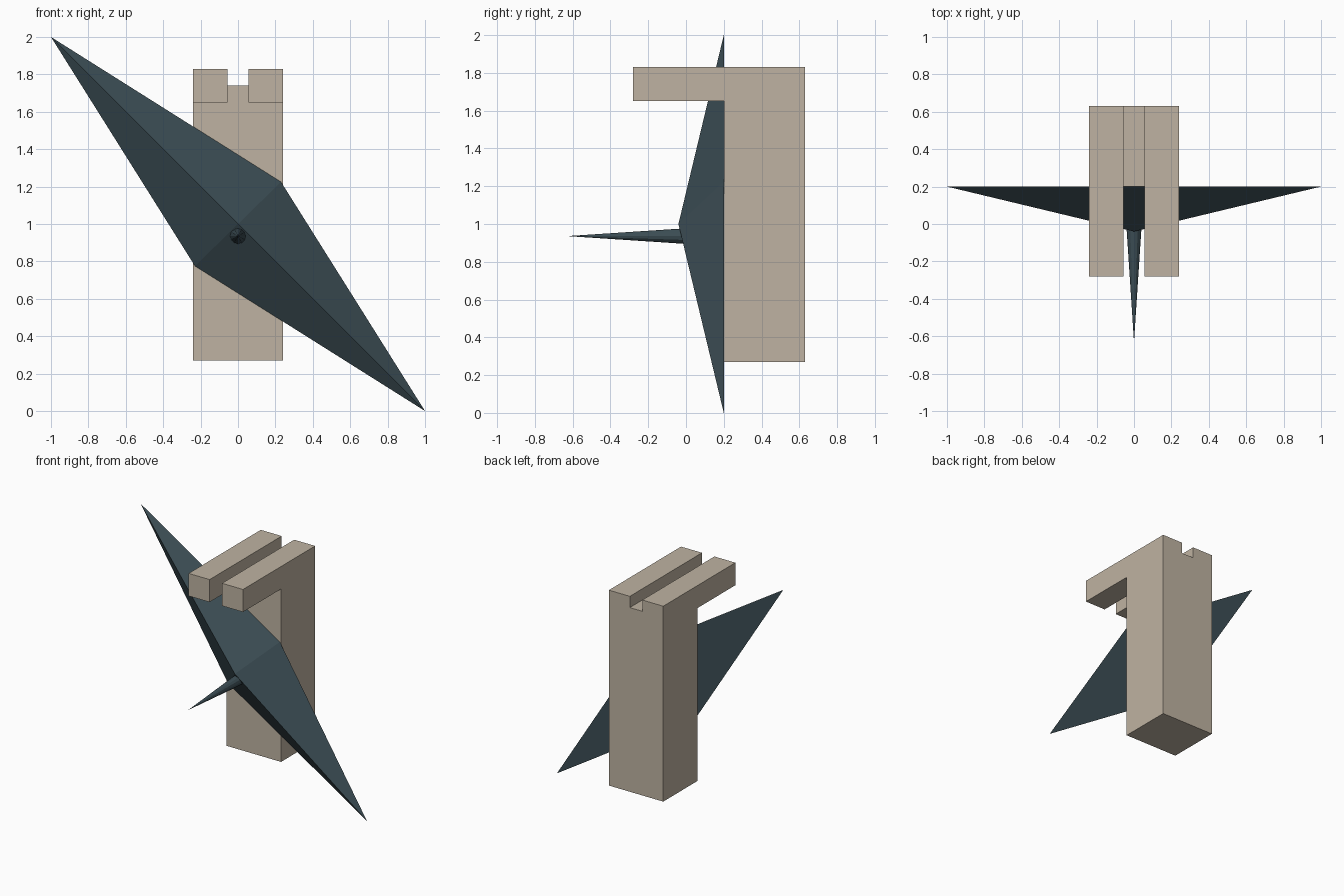
import bpy, bmesh, math
from mathutils import Matrix

if "Cube" in bpy.data.objects:
    bpy.data.objects.remove(bpy.data.objects["Cube"])


def material(name, rgb):
    mat = bpy.data.materials.new(name)
    mat.diffuse_color = (*rgb, 1)
    mat.use_nodes = True
    mat.node_tree.nodes["Principled BSDF"].inputs["Base Color"].default_value = mat.diffuse_color
    return mat


def finish(name, bm, mat):
    bmesh.ops.recalc_face_normals(bm, faces=bm.faces[:])
    mesh = bpy.data.meshes.new(name)
    bm.to_mesh(mesh)
    bm.free()
    mesh.materials.append(mat)
    obj = bpy.data.objects.new(name, mesh)
    bpy.context.collection.objects.link(obj)
    return obj


def extrude_y(bm, faces, dist):
    geom = bmesh.ops.extrude_face_region(bm, geom=faces)["geom"]
    verts = [g for g in geom if isinstance(g, bmesh.types.BMVert)]
    bmesh.ops.translate(bm, verts=verts, vec=(0, dist, 0))
    bm.normal_update()


tan = material("tan", (0.52, 0.45, 0.36))
slate = material("slate", (0.045, 0.075, 0.09))

# Post with a slotted top: grid outline pulled forward, then two prongs
bm = bmesh.new()
xs, zs = (-0.24, -0.055, 0.055, 0.24), (0.27, 1.65, 1.74, 1.83)
grid = [[bm.verts.new((x, 0.63, z)) for z in zs] for x in xs]
cells = [(i, k) for i in range(3) for k in range(3) if (i, k) != (1, 2)]
for i, k in cells:
    bm.faces.new((grid[i][k], grid[i + 1][k], grid[i + 1][k + 1], grid[i][k + 1]))
loose = [v for v in bm.verts if not v.link_faces]
bmesh.ops.delete(bm, geom=loose, context='VERTS')
extrude_y(bm, bm.faces[:], -0.43)
prongs = []
for f in bm.faces:
    c = f.calc_center_median()
    if abs(c.y - 0.2) < 0.01 and abs(c.x) > 0.06 and c.z > 1.65:
        prongs.append(f)
extrude_y(bm, prongs, -0.48)
bmesh.ops.recalc_face_normals(bm, faces=bm.faces[:])
bmesh.ops.dissolve_limit(bm, angle_limit=math.radians(1),
                         verts=bm.verts[:], edges=bm.edges[:])
finish("forked_post", bm, tan)

# Diamond shield: shallow four-sided pyramid with a flat back
bm = bmesh.new()
rim = [bm.verts.new((x, 0.2, z))
       for x, z in ((-1, 2), (-0.23, 0.775), (1, 0), (0.23, 1.225))]
peak = bm.verts.new((0, -0.04, 1))
bm.faces.new(rim)
for a, b in zip(rim, rim[1:] + rim[:1]):
    bm.faces.new((a, b, peak))
finish("diamond_shield", bm, slate)

# Spike pointing forward from the shield
bm = bmesh.new()
base_y, tip_y = 0.01, -0.63
bmesh.ops.create_cone(bm, cap_ends=True, segments=12, radius1=0.042, radius2=0,
                      depth=base_y - tip_y,
                      matrix=Matrix.Translation((0, (base_y + tip_y) / 2, 0.936))
                      @ Matrix.Rotation(math.radians(90), 4, 'X'))
bmesh.ops.remove_doubles(bm, verts=bm.verts[:], dist=1e-5)
finish("spike", bm, slate)
